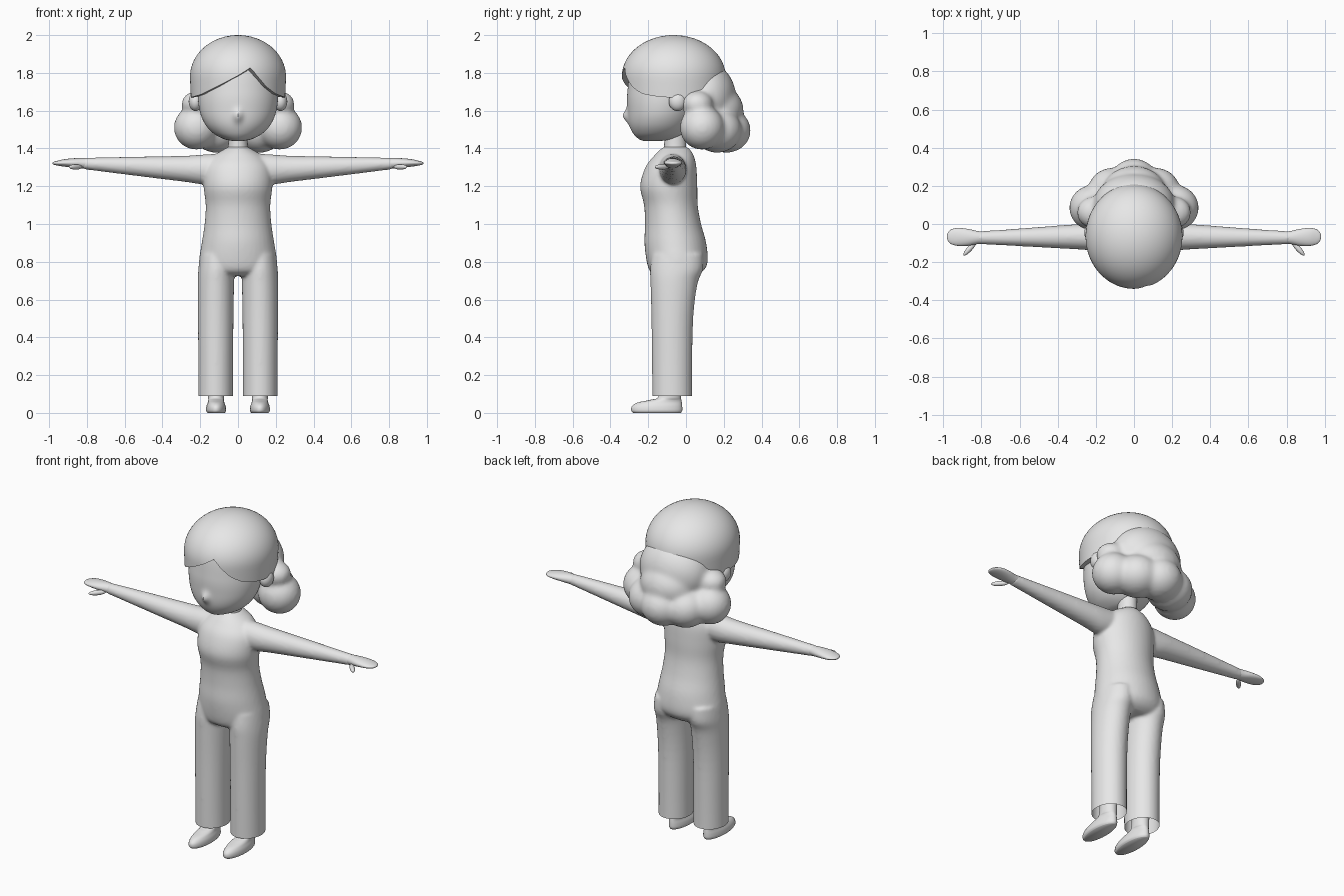
import bpy, bmesh, math
from mathutils import Matrix

if "Cube" in bpy.data.objects:
    bpy.data.objects.remove(bpy.data.objects["Cube"])

grey = bpy.data.materials.new("light_grey")
grey.diffuse_color = (0.8, 0.8, 0.8, 1)
grey.use_nodes = True
grey.node_tree.nodes["Principled BSDF"].inputs["Base Color"].default_value = grey.diffuse_color


def finish(name, bm, mods=(), angle=50):
    """Turn a bmesh into a smooth object, baking the given modifiers."""
    bmesh.ops.recalc_face_normals(bm, faces=bm.faces)
    me = bpy.data.meshes.new(name)
    bm.to_mesh(me)
    bm.free()
    ob = bpy.data.objects.new(name, me)
    bpy.context.collection.objects.link(ob)
    for kind, settings in mods:
        m = ob.modifiers.new(kind.lower(), kind)
        for k, v in settings.items():
            setattr(m, k, v)
    if mods:
        dg = bpy.context.evaluated_depsgraph_get()
        me = bpy.data.meshes.new_from_object(ob.evaluated_get(dg))
        ob.modifiers.clear()
        ob.data = me
    me.materials.clear()
    me.materials.append(grey)
    for p in me.polygons:
        p.use_smooth = True
        p.material_index = 0
    me.set_sharp_from_angle(angle=math.radians(angle))
    return ob


def spline(rows, sub):
    """Catmull-Rom through rows of numbers."""
    out = []
    for i in range(len(rows) - 1):
        a, b = rows[max(i - 1, 0)], rows[i]
        c, d = rows[i + 1], rows[min(i + 2, len(rows) - 1)]
        for s in range(sub):
            t = s / sub
            out.append([0.5 * (2 * q + (r - p) * t + (2 * p - 5 * q + 4 * r - w) * t * t
                               + (3 * q - p - 3 * r + w) * t ** 3)
                        for p, q, r, w in zip(a, b, c, d)])
    return out + [list(rows[-1])]


def skin(bm, loops):
    """Bridge equal-length vertex loops and cap both ends."""
    n = len(loops[0])
    for a, b in zip(loops, loops[1:]):
        for i in range(n):
            j = (i + 1) % n
            bm.faces.new((a[i], a[j], b[j], b[i]))
    bm.faces.new(loops[0])
    bm.faces.new(loops[-1])


def loft(bm, rows, axis="Z", n=40, sub=4):
    """Ellipse loft. Z rows: z, centre x, half width, y front, y back.
    X rows: x, centre y, half depth, z low, z high."""
    loops = []
    for t, c, r, lo, hi in spline(rows, sub):
        ring = []
        for i in range(n):
            a = 2 * math.pi * i / n
            u = c + r * math.cos(a)
            v = (lo + hi) / 2 + (hi - lo) / 2 * math.sin(a)
            ring.append(bm.verts.new((u, v, t) if axis == "Z" else (t, u, v)))
        loops.append(ring)
    skin(bm, loops)


def blob(bm, centre, radii, rot=0):
    m = Matrix.Translation(centre) @ Matrix.Rotation(rot, 4, "Z") @ Matrix.Diagonal((*radii, 1))
    bmesh.ops.create_uvsphere(bm, u_segments=32, v_segments=20, radius=1, matrix=m)


def lerp(table, x):
    for (x0, y0), (x1, y1) in zip(table, table[1:]):
        if x <= x1:
            return y0 + (y1 - y0) * max(0, (x - x0) / (x1 - x0))
    return table[-1][1]


def fuse(voxel, rounds):
    return [("REMESH", dict(mode="VOXEL", voxel_size=voxel)),
            ("SMOOTH", dict(factor=0.5, iterations=rounds))]


# Clothed body: torso, trouser legs and sleeves fused into one skin
bm = bmesh.new()
loft(bm, [(0.725, 0, 0.15, -0.15, 0.05), (0.75, 0, 0.195, -0.19, 0.09),
          (0.80, 0, 0.207, -0.208, 0.115), (0.90, 0, 0.192, -0.22, 0.107),
          (1.00, 0, 0.177, -0.217, 0.08), (1.10, 0, 0.171, -0.222, 0.062),
          (1.20, 0, 0.182, -0.243, 0.06), (1.30, 0, 0.175, -0.215, 0.055),
          (1.36, 0, 0.13, -0.17, 0.042), (1.395, 0, 0.075, -0.135, 0.02),
          (1.41, 0, 0.05, -0.115, 0.0)])
for s in (1, -1):
    loft(bm, [(0.04, s * .118, 0.092, -0.178, 0.033), (0.25, s * .118, 0.092, -0.18, 0.033),
              (0.50, s * .118, 0.094, -0.183, 0.038), (0.68, s * .117, 0.096, -0.188, 0.06),
              (0.76, s * .115, 0.095, -0.19, 0.09), (0.84, s * .11, 0.09, -0.18, 0.09)])
    loft(bm, [(s * .05, -.075, .075, 1.22, 1.375), (s * .18, -.07, .072, 1.21, 1.368),
              (s * .28, -.067, .067, 1.223, 1.361), (s * .50, -.069, .053, 1.25, 1.357),
              (s * .70, -.071, .04, 1.275, 1.353), (s * .82, -.072, .034, 1.29, 1.35)], "X")
body = finish("body", bm, fuse(0.009, 7))

# Open, crisp trouser hems
bm = bmesh.new()
bm.from_mesh(body.data)
bmesh.ops.bisect_plane(bm, geom=bm.verts[:] + bm.edges[:] + bm.faces[:],
                       plane_co=(0, 0, 0.09), plane_no=(0, 0, 1), clear_inner=True)
bm.to_mesh(body.data)
bm.free()

for s, side in ((1, "left"), (-1, "right")):
    # Mitten hand with thumb
    bm = bmesh.new()
    loft(bm, [(s * .76, -.071, .028, 1.295, 1.345), (s * .82, -.071, .034, 1.293, 1.349),
              (s * .87, -.07, .044, 1.298, 1.348), (s * .92, -.068, .047, 1.304, 1.343),
              (s * .955, -.067, .04, 1.309, 1.335), (s * .975, -.067, .024, 1.314, 1.329),
              (s * .981, -.067, .004, 1.319, 1.324)], "X", 28)
    blob(bm, (s * .86, -.127, 1.302), (.05, .014, .014), s * math.radians(-48))
    finish("hand_" + side, bm)

    # Shoe and ankle
    bm = bmesh.new()
    loft(bm, [(0.0, s * .116, .046, -.28, -.027), (0.012, s * .116, .053, -.29, -.02),
              (0.035, s * .116, .051, -.286, -.02), (0.055, s * .116, .044, -.255, -.022),
              (0.07, s * .116, .041, -.185, -.025), (0.09, s * .116, .043, -.145, -.027),
              (0.2, s * .116, .043, -.135, -.027)], n=32)
    finish("foot_" + side, bm, angle=70)

    # Ear
    bm = bmesh.new()
    blob(bm, (s * .225, -.045, 1.648), (.036, .046, .05))
    finish("ear_" + side, bm)

# Neck
bm = bmesh.new()
loft(bm, [(1.34, 0, .065, -.125, .01), (1.40, 0, .053, -.116, .001), (1.52, 0, .05, -.115, 0)])
finish("neck", bm)

# Head, with the nose drawn out of the face
bm = bmesh.new()
loft(bm, [(1.44, 0, .03, -.225, -.13), (1.45, 0, .075, -.25, -.06), (1.48, 0, .13, -.28, -.01),
          (1.53, 0, .175, -.302, .03), (1.60, 0, .203, -.31, .06), (1.70, 0, .212, -.31, .09),
          (1.85, 0, .195, -.285, .09), (1.94, 0, .11, -.2, .03)], n=96, sub=8)
for v in bm.verts:
    if v.co.y < -0.15:
        v.co.y -= 0.026 * math.exp(-(v.co.x / .022) ** 2 - ((v.co.z - 1.572) / .032) ** 2)
finish("head", bm)

# Hair cap: dome whose lower edge follows a side-parted fringe
hairline = [(-.253, 1.67), (-.2, 1.685), (-.1, 1.733), (0, 1.785), (.068, 1.828),
            (.1, 1.785), (.15, 1.727), (.2, 1.69), (.253, 1.67)]
bm = bmesh.new()
N, ROWS = 96, 20
loops = []
for k in range(ROWS):
    ring = []
    for i in range(N):
        a = 2 * math.pi * i / N
        x, y = math.cos(a), math.sin(a)
        low = lerp(hairline, .253 * x) if y < 0 else 1.67 - 0.06 * y
        z = low + (2.0 - low) * math.sin(k / ROWS * math.pi / 2)
        r = math.sqrt(max(0, 1 - ((z - 1.78) / .22) ** 2)) if z > 1.78 else 1 - 0.25 * (1.78 - z) ** 1.2
        ring.append(bm.verts.new((.254 * x * r, -.065 + .275 * y * r, z)))
    loops.append(ring)
skin(bm, loops)
bm.faces.ensure_lookup_table()
bm.faces.remove(bm.faces[-2])
bm.faces.ensure_lookup_table()
top = bm.faces[-1]
bmesh.ops.poke(bm, faces=[top])
for v in bm.verts:
    if len(v.link_edges) == N:
        v.co.z = 2.0
finish("hair_cap", bm, [("SOLIDIFY", dict(thickness=0.045, offset=-1))])

# Back hair: a rolled curl under a swept-back mass
bm = bmesh.new()
blob(bm, (0, .10, 1.67), (.215, .165, .19))
blob(bm, (0, .16, 1.60), (.17, .145, .14))
blob(bm, (0, .215, 1.495), (.13, .128, .118))
for s in (1, -1):
    blob(bm, (s * .115, .165, 1.495), (.13, .13, .118), s * -0.6)
    blob(bm, (s * .22, .085, 1.51), (.12, .118, .117))
    blob(bm, (s * .205, .06, 1.635), (.095, .085, .072))
finish("back_hair", bm, fuse(0.012, 12))
